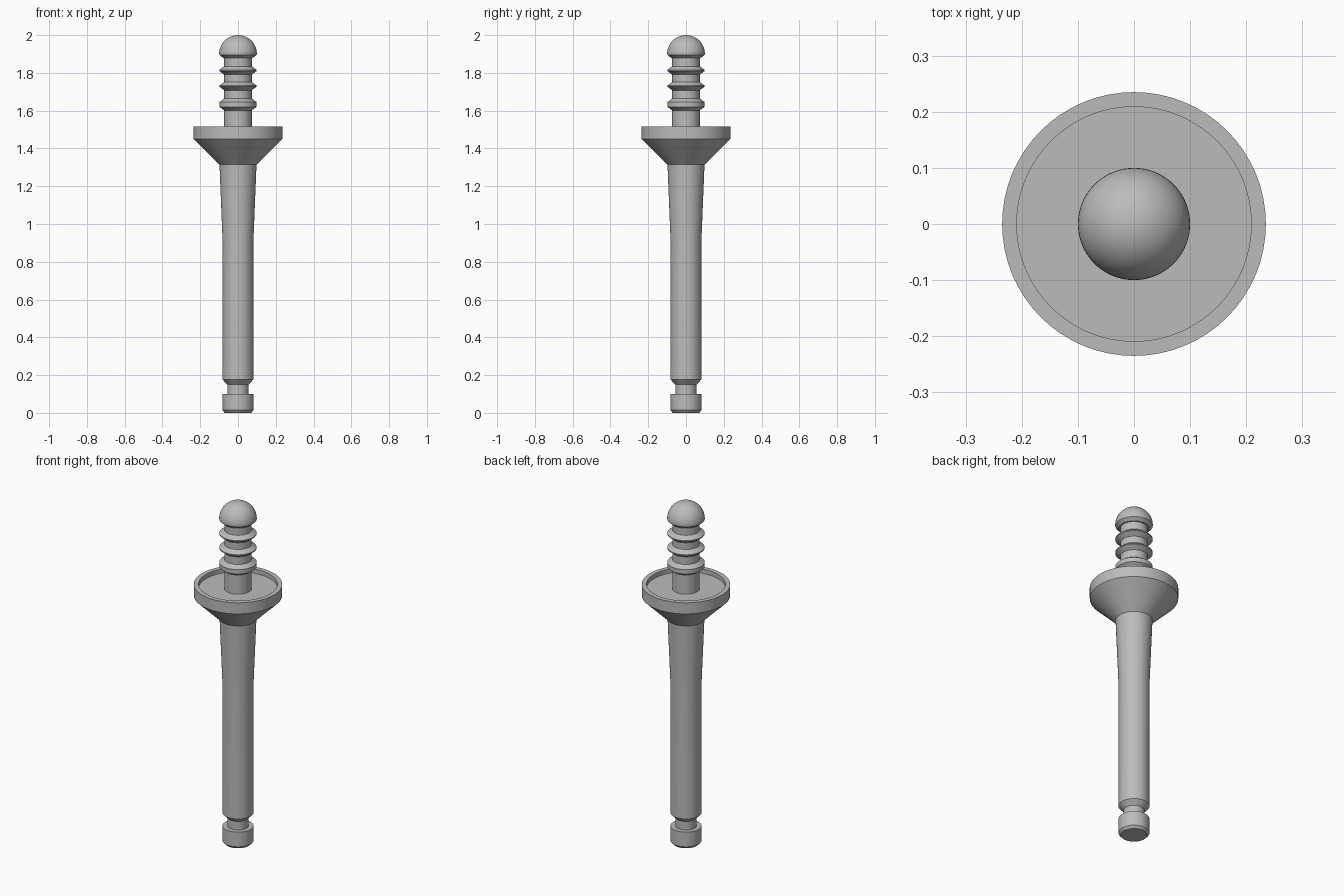
import bpy, bmesh, math

cube = bpy.data.objects.get("Cube")
if cube:
    bpy.data.objects.remove(cube, do_unlink=True)

SEGMENTS = 64

grey = bpy.data.materials.new("plain grey")
grey.use_nodes = True
grey.diffuse_color = (0.5, 0.5, 0.5, 1)
grey.node_tree.nodes["Principled BSDF"].inputs["Base Color"].default_value = grey.diffuse_color


def lathe(name, profile):
    """Spin a (radius, height) profile round the z axis."""
    bm = bmesh.new()
    verts = [bm.verts.new((r, 0, z)) for r, z in profile]
    edges = [bm.edges.new(pair) for pair in zip(verts, verts[1:])]
    bmesh.ops.spin(bm, geom=verts + edges, cent=(0, 0, 0), axis=(0, 0, 1),
                   angle=math.tau, steps=SEGMENTS, use_duplicate=False)
    bmesh.ops.remove_doubles(bm, verts=bm.verts, dist=1e-5)
    bmesh.ops.recalc_face_normals(bm, faces=bm.faces)
    mesh = bpy.data.meshes.new(name)
    bm.to_mesh(mesh)
    bm.free()
    obj = bpy.data.objects.new(name, mesh)
    bpy.context.collection.objects.link(obj)
    mesh.materials.append(grey)
    bpy.ops.object.select_all(action="DESELECT")
    obj.select_set(True)
    bpy.context.view_layer.objects.active = obj
    bpy.ops.object.shade_smooth_by_angle(angle=math.radians(25))
    return obj


SHAFT, NECK, SHOULDER = 0.082, 0.056, 0.098
POST, RING, DOME = 0.073, 0.099, 0.1

# Grooved foot, straight shaft and gently tapered upper shaft
body = [(0, 0), (SHAFT - 0.012, 0), (SHAFT, 0.014), (SHAFT, 0.1), (NECK, 0.1),
        (NECK, 0.15), (SHAFT, 0.177), (SHAFT, 0.92), (SHOULDER, 1.315)]

# Flared collar with a shallow recess in its top
body += [(0.235, 1.45), (0.235, 1.515), (0.209, 1.515), (0.209, 1.49), (POST, 1.49)]

# Post with one wide ring and two sharp rings
for peak, flat, slope in ((1.633, 0.013, 0.018), (1.73, 0.003, 0.019), (1.813, 0.003, 0.019)):
    body += [(POST, peak - flat - slope), (RING, peak - flat),
             (RING, peak + flat), (POST, peak + flat + slope)]

# Domed tip with a chamfered underside
body += [(POST, 1.88), (POST + 0.007, 1.88), (DOME - 0.001, 1.896)]
steps = 14
for i in range(steps + 1):
    a = math.pi / 2 * i / steps
    body.append((DOME * math.cos(a), 1.9 + DOME * math.sin(a)))

lathe("ribbed_peg", body)
